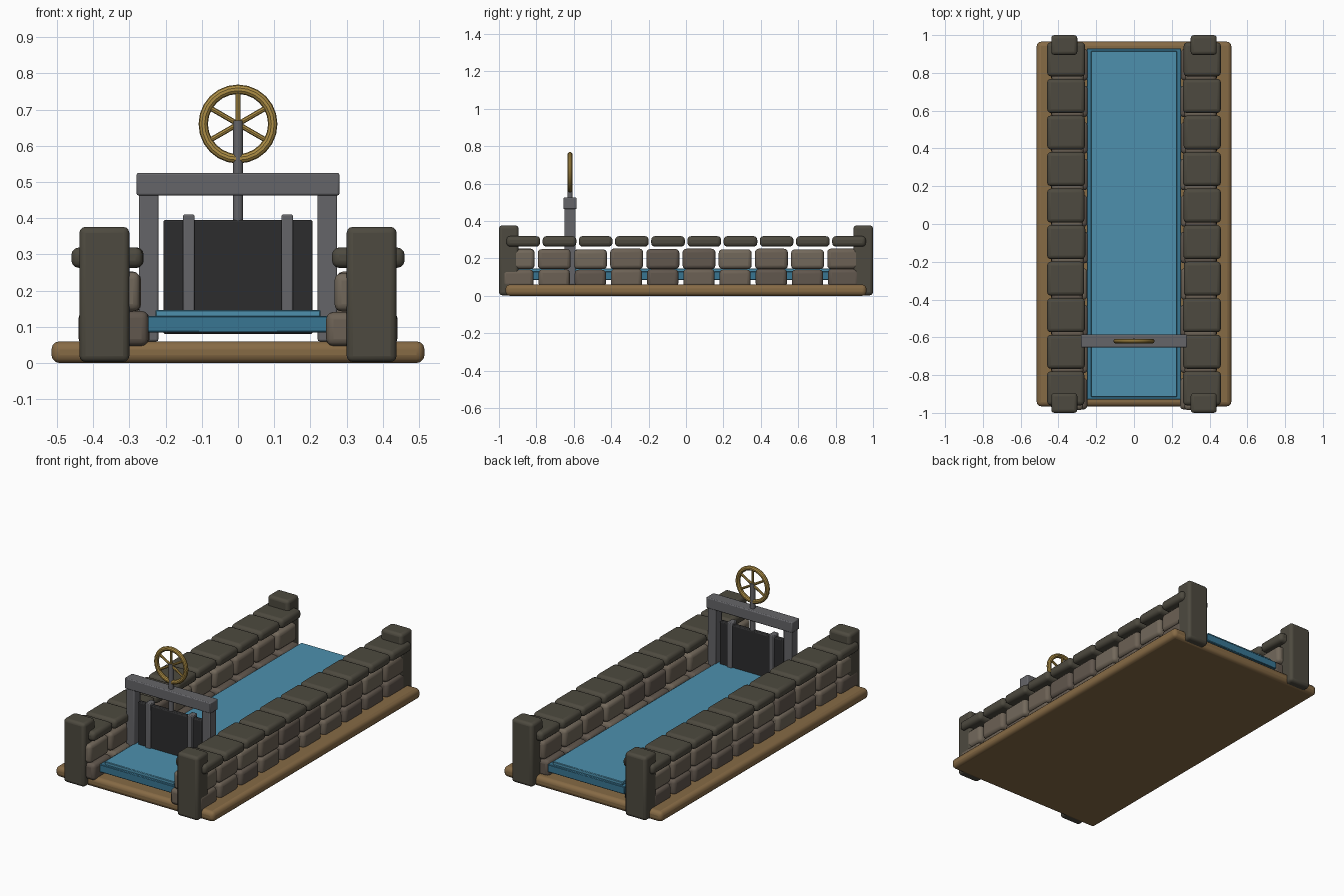
import bpy, math, random

if "Cube" in bpy.data.objects:
    bpy.data.objects.remove(bpy.data.objects["Cube"])
random.seed(4)


def material(name, rgb):
    m = bpy.data.materials.new(name)
    m.diffuse_color = (*rgb, 1)
    m.use_nodes = True
    m.node_tree.nodes["Principled BSDF"].inputs["Base Color"].default_value = m.diffuse_color
    return m


EARTH = material("earth", (0.24, 0.145, 0.06))
STONES = [material("stone_a", (0.15, 0.12, 0.09)), material("stone_b", (0.12, 0.095, 0.075)),
          material("stone_c", (0.17, 0.14, 0.105))]
CAP = material("cap_stone", (0.075, 0.068, 0.05))
WATER = material("water", (0.075, 0.28, 0.42))
DEEP = material("deep_water", (0.04, 0.18, 0.29))
STEEL = material("steel", (0.13, 0.13, 0.14))
DARK = material("dark_iron", (0.025, 0.025, 0.026))
BRASS = material("brass", (0.42, 0.27, 0.06))


def finish(ob, name, mat):
    ob.name = name
    ob.data.materials.append(mat)
    bpy.ops.object.shade_smooth_by_angle(angle=math.radians(35))
    return ob


def box(name, x, y, z, mat, bevel=0.005, segs=2):
    """Bevelled box from (min, max) ranges on each axis."""
    mid = [(a + b) / 2 for a, b in (x, y, z)]
    bpy.ops.mesh.primitive_cube_add(size=1, location=mid)
    ob = bpy.context.object
    ob.scale = [b - a for a, b in (x, y, z)]
    bpy.ops.object.transform_apply(location=False, rotation=False, scale=True)
    mod = ob.modifiers.new("bevel", 'BEVEL')
    mod.width, mod.segments = bevel, segs
    return finish(ob, name, mat)


def sided(s, a, b):
    return (a, b) if s > 0 else (-b, -a)


# Channel bed and water
box("channel_bed", (-.515, .515), (-.965, .965), (0, .06), EARTH, .022, 3)
box("water_body", (-.25, .25), (-.93, .93), (.085, .13), DEEP, .003, 1)
box("water_surface", (-.228, .228), (-.915, .915), (.125, .147), WATER, .003, 1)

# Stone walls: two staggered courses, cap course, corner posts
PITCH = 0.1935
for s, side in ((1, "right"), (-1, "left")):
    for i in range(10):
        y = -0.87 + i * PITCH
        j = random.uniform(-.003, .003)
        box(f"{side}_lower_stone", sided(s, .245 + j, .44), (y - .112, y + .055),
            (.047, .142 + j), random.choice(STONES), .02, 3)
        box(f"{side}_upper_stone", sided(s, .268 + j, .437), (y - .116, y + .06),
            (.143, .25 + j), random.choice(STONES), .02, 3)
        box(f"{side}_cap_stone", sided(s, .261 + j, .46), (y - .09, y + .09),
            (.263, .319), CAP, .02, 3)
    for e, end in ((1, "back"), (-1, "front")):
        box(f"{side}_{end}_post", sided(s, .30, .438), sided(e, .895, 1.0),
            (.003, .376), CAP, .017, 3)

# Sluice gate frame, panel and stiffeners
Y = -0.62
for s, side in ((1, "right"), (-1, "left")):
    box(f"{side}_gate_upright", sided(s, .22, .274), (Y - .03, Y + .03), (.06, .47), STEEL)
    box(f"{side}_gate_strip", sided(s, .12, .152), (Y - .025, Y + .025), (.09, .41), STEEL, .004)
box("gate_beam", (-.28, .28), (Y - .035, Y + .035), (.463, .525), STEEL)
box("gate_panel", (-.206, .206), (Y - .015, Y + .015), (.08, .395), DARK)
bpy.ops.mesh.primitive_cylinder_add(vertices=12, radius=.014, depth=.29, location=(0, Y, .525))
finish(bpy.context.object, "lifting_stem", STEEL)

# Hand wheel
WZ = 0.66
bpy.ops.mesh.primitive_torus_add(major_radius=.096, minor_radius=.013, major_segments=24,
                                 minor_segments=10, location=(0, Y, WZ),
                                 rotation=(math.pi / 2, 0, 0))
finish(bpy.context.object, "wheel_rim", BRASS)
for k in range(3):
    bpy.ops.mesh.primitive_cylinder_add(vertices=8, radius=.007, depth=.19, location=(0, Y, WZ),
                                        rotation=(0, k * math.pi / 3, 0))
    finish(bpy.context.object, "wheel_spoke", BRASS)
